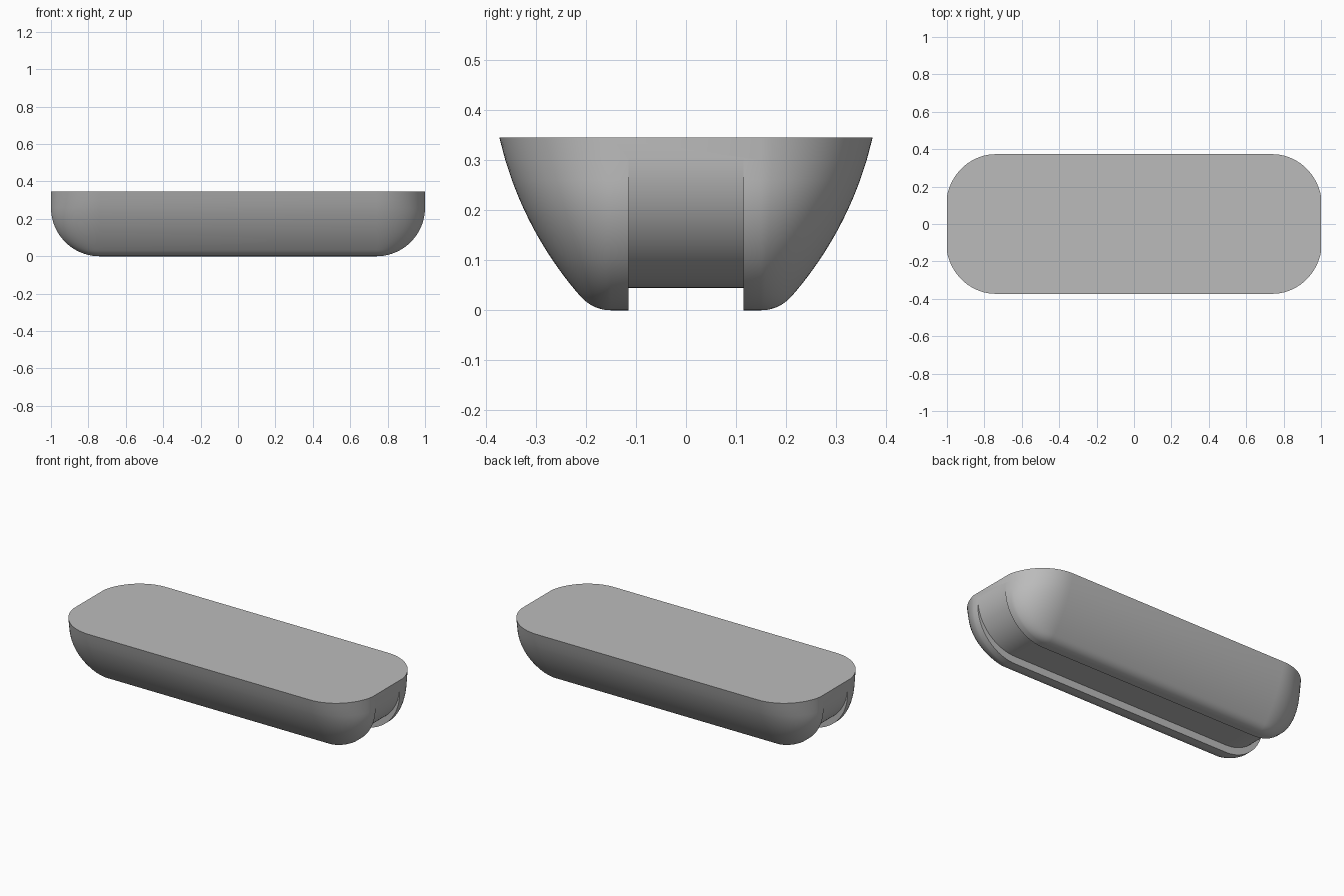
import bpy, bmesh
from math import sin, cos, sqrt, radians

if "Cube" in bpy.data.objects:
    bpy.data.objects.remove(bpy.data.objects["Cube"], do_unlink=True)

TOP, FLAT_X, FLAT_Y, R = 0.345, 0.74, 0.15, 0.26
GROOVE_HALF, GROOVE_DEPTH = 0.115, 0.045
STEPS, CORNER, SWEEP = 24, 16, radians(78)

grey = bpy.data.materials.new("plain_grey")
grey.use_nodes = True
grey.diffuse_color = (0.5, 0.5, 0.5, 1)
grey.node_tree.nodes["Principled BSDF"].inputs["Base Color"].default_value = (0.5, 0.5, 0.5, 1)


def make_object(name, bm):
    bmesh.ops.recalc_face_normals(bm, faces=bm.faces)
    mesh = bpy.data.meshes.new(name)
    bm.to_mesh(mesh)
    bm.free()
    mesh.materials.append(grey)
    obj = bpy.data.objects.new(name, mesh)
    bpy.context.collection.objects.link(obj)
    return obj


def half_width(z):
    """Rounded foot below, one wide arc above."""
    if z < 0.03:
        t = sqrt(z / 0.03)
        return FLAT_Y + 0.074 * t - 0.011 * t * t
    return -0.341 + sqrt(0.733 ** 2 - (0.51 - z) ** 2)


def end_arc():
    """Points (x, z) of the rounded end, from the flat bottom upwards."""
    angles = [radians(90 * i / STEPS) for i in range(STEPS + 1)]
    return [(FLAT_X + R * sin(a), R * (1 - cos(a))) for a in angles]


def ring(x_half, z):
    """Rounded rectangle at one height."""
    w = half_width(z)
    quarter = []
    for i in range(CORNER + 1):
        a = SWEEP * i / CORNER
        x = FLAT_X + (x_half - FLAT_X) * sin(a) / sin(SWEEP)
        y = w - (w - FLAT_Y) * (1 - cos(a)) / (1 - cos(SWEEP))
        quarter.append((x, y))
    back = quarter[::-1] + [(-x, y) for x, y in quarter]
    return [(x, y, z) for x, y in back + [(-x, -y) for x, y in back]]


# Hull lofted from stacked outlines
bm = bmesh.new()
levels = end_arc() + [(1, 0.3), (1, TOP)]
rings = [[bm.verts.new(p) for p in ring(x, z)] for x, z in levels]
for low, high in zip(rings, rings[1:]):
    for i in range(len(low)):
        j = (i + 1) % len(low)
        bm.faces.new((low[i], low[j], high[j], high[i]))
bm.faces.new(rings[-1])
bmesh.ops.remove_doubles(bm, verts=bm.verts, dist=1e-5)
bmesh.ops.holes_fill(bm, edges=[e for e in bm.edges if e.is_boundary], sides=0)
hull = make_object("grooved_hull", bm)

# Groove cutter follows the rounded ends, raised by the groove depth
right = [(x, z + GROOVE_DEPTH) for x, z in end_arc()] + [(1.1, R + GROOVE_DEPTH), (1.1, -0.1)]
outline = right + [(-x, z) for x, z in reversed(right)]
bm = bmesh.new()
face = bm.faces.new([bm.verts.new((x, -GROOVE_HALF, z)) for x, z in outline])
side = bmesh.ops.extrude_face_region(bm, geom=[face])["geom"]
bmesh.ops.translate(bm, vec=(0, 2 * GROOVE_HALF, 0),
                    verts=[v for v in side if isinstance(v, bmesh.types.BMVert)])
cutter = make_object("groove_cutter", bm)
cutter.hide_render = True

# Cut the groove and smooth the curved surfaces
cut = hull.modifiers.new("groove", 'BOOLEAN')
cut.operation = 'DIFFERENCE'
cut.solver = 'EXACT'
cut.object = cutter
bpy.ops.object.select_all(action='DESELECT')
hull.select_set(True)
bpy.context.view_layer.objects.active = hull
bpy.ops.object.modifier_apply(modifier="groove")
bpy.data.objects.remove(cutter, do_unlink=True)
bpy.ops.object.shade_smooth_by_angle(angle=radians(30))
